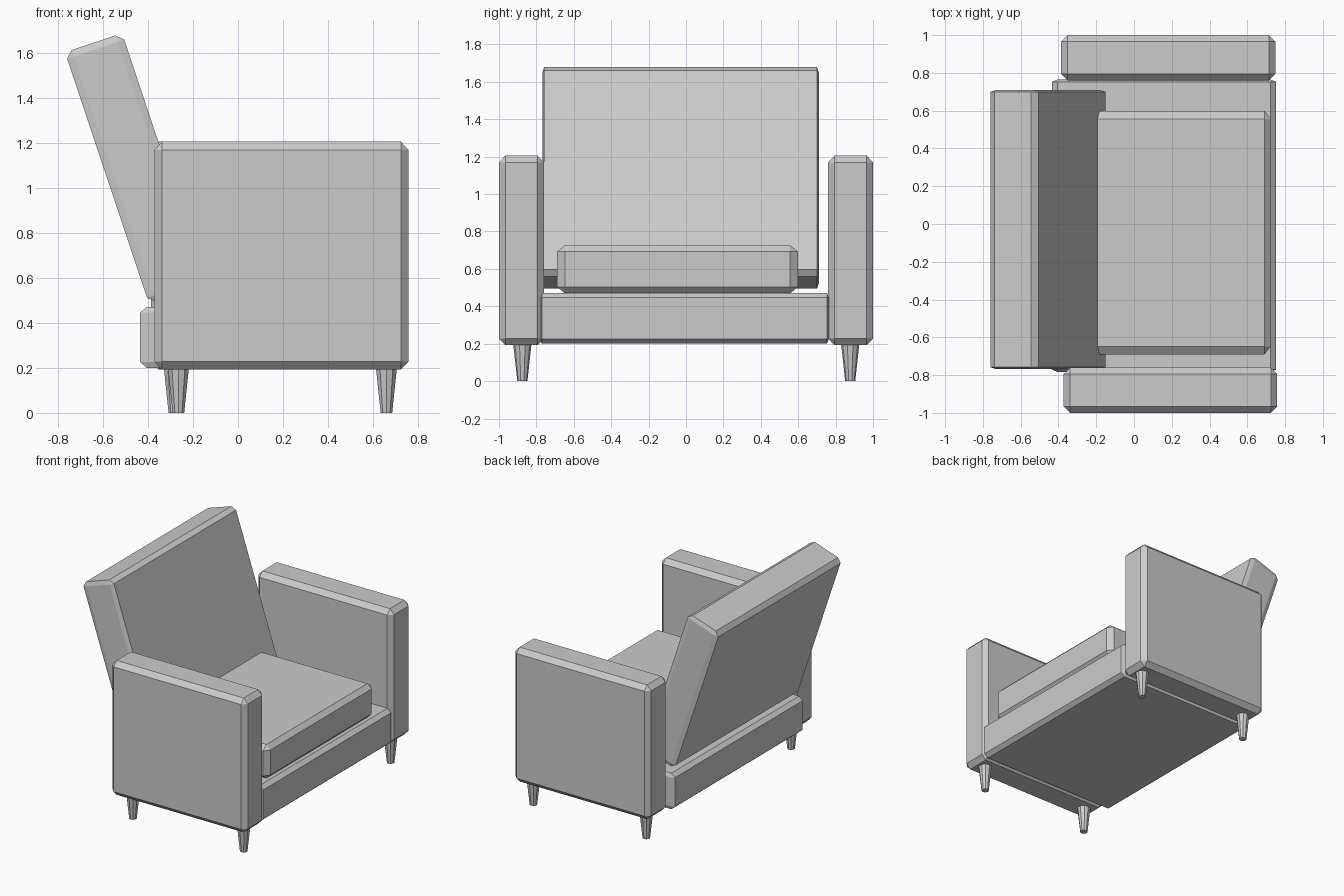
import bpy, bmesh, math
from mathutils import Matrix, Vector

if "Cube" in bpy.data.objects:
    bpy.data.objects.remove(bpy.data.objects["Cube"])


def padded_box(name, lo, hi, bevel, tilt=0.0):
    """Chamfered box between two corners, with a chamfer width per axis."""
    lo, hi, b = Vector(lo), Vector(hi), Vector(bevel)
    size, centre = hi - lo, (lo + hi) / 2
    bm = bmesh.new()
    bmesh.ops.create_cube(bm, size=1)
    # bevel by one unit in chamfer-sized space, then scale to real size
    bmesh.ops.scale(bm, vec=[s / c for s, c in zip(size, b)], verts=bm.verts)
    bmesh.ops.bevel(bm, geom=bm.edges[:], offset=1, segments=1,
                    affect='EDGES', profile=0.5)
    bmesh.ops.scale(bm, vec=b, verts=bm.verts)
    bmesh.ops.translate(bm, vec=centre, verts=bm.verts)
    bmesh.ops.rotate(bm, cent=(0, 0, 0), verts=bm.verts,
                     matrix=Matrix.Rotation(tilt, 3, 'Y'))
    return finish(name, bm)


def leg(name, x, y):
    """Tapered leg, narrower at the floor."""
    h = 0.2
    bm = bmesh.new()
    bmesh.ops.create_cone(bm, cap_ends=True, segments=10, radius1=0.027,
                          radius2=0.049, depth=h,
                          matrix=Matrix.Translation((x, y, h / 2)))
    return finish(name, bm)


def finish(name, bm):
    bmesh.ops.recalc_face_normals(bm, faces=bm.faces)
    mesh = bpy.data.meshes.new(name)
    bm.to_mesh(mesh)
    bm.free()
    obj = bpy.data.objects.new(name, mesh)
    bpy.context.collection.objects.link(obj)
    return obj


# Base under the seat
padded_box("base", (-0.435, -0.783, 0.2), (0.752, 0.765, 0.472),
           (0.03, 0.012, 0.026))

# Loose seat cushion, its rear end tucked into the backrest
padded_box("seat_cushion", (-0.36, -0.69, 0.47), (0.724, 0.599, 0.725),
           (0.033, 0.042, 0.033))

# Backrest, leaning towards -x
padded_box("backrest", (-0.221, -0.768, 0.584), (0.047, 0.71, 1.765),
           (0.032, 0.01, 0.03), tilt=-math.radians(18.5))

# Armrests, the second one slightly further back
padded_box("near_armrest", (-0.372, -1.0, 0.192), (0.758, -0.76, 1.206),
           (0.034, 0.034, 0.036))
padded_box("far_armrest", (-0.386, 0.76, 0.192), (0.748, 1.0, 1.206),
           (0.034, 0.034, 0.036))

# Legs under the armrests
for side, y, rear_x in (("near", -0.875, -0.265), ("far", 0.878, -0.283)):
    leg(side + "_front_leg", 0.66, y)
    leg(side + "_rear_leg", rear_x, y)
